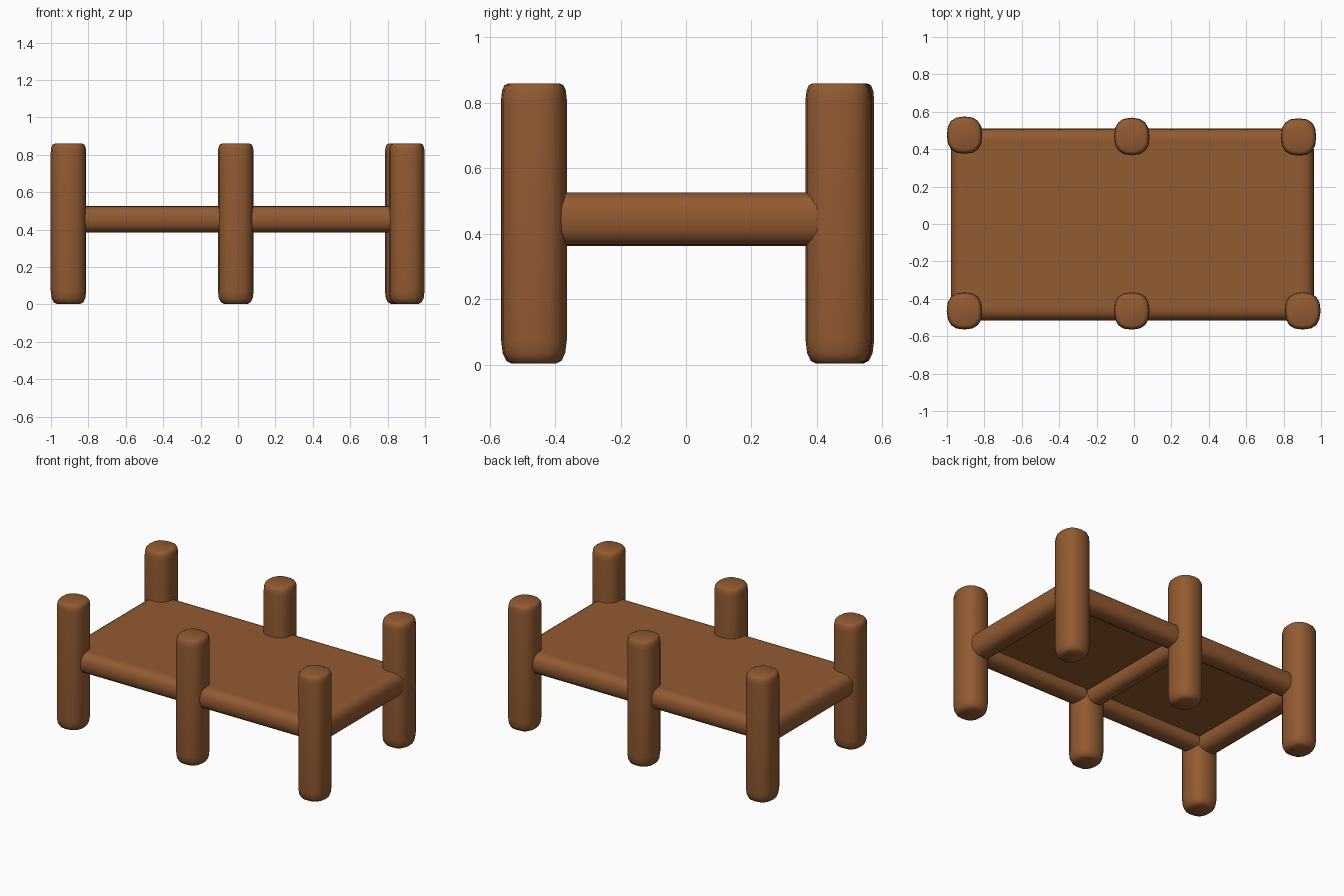
import bpy, bmesh, math, random
from mathutils import Vector

if "Cube" in bpy.data.objects:
    bpy.data.objects.remove(bpy.data.objects["Cube"])

random.seed(4)
wood = bpy.data.materials.new("brown wood")
wood.diffuse_color = (0.29, 0.103, 0.031, 1)
wood.use_nodes = True
wood.node_tree.nodes["Principled BSDF"].inputs["Base Color"].default_value = wood.diffuse_color


def finish(name, bm, angle):
    bmesh.ops.recalc_face_normals(bm, faces=bm.faces)
    mesh = bpy.data.meshes.new(name)
    bm.to_mesh(mesh)
    bm.free()
    mesh.materials.append(wood)
    ob = bpy.data.objects.new(name, mesh)
    bpy.context.collection.objects.link(ob)
    bpy.ops.object.select_all(action='DESELECT')
    ob.select_set(True)
    bpy.context.view_layer.objects.active = ob
    bpy.ops.object.shade_smooth_by_angle(angle=math.radians(angle))
    return ob


def log(name, rings, u, v, sides=16, power=2.5, caps=True, wobble=0.0, angle=50):
    """Skin squarish-round rings; each ring is (centre, half width along u, half width along v)."""
    bm = bmesh.new()
    u, v = Vector(u), Vector(v)
    jitter = [1 + random.uniform(-wobble, wobble) for _ in range(sides)]
    loops = []
    for centre, a, b in rings:
        loop = []
        for i in range(sides):
            t = 2 * math.pi * i / sides
            c, s = math.cos(t), math.sin(t)
            x = math.copysign(abs(c) ** (2 / power), c) * a * jitter[i]
            y = math.copysign(abs(s) ** (2 / power), s) * b * jitter[i]
            loop.append(bm.verts.new(Vector(centre) + u * x + v * y))
        loops.append(loop)
    for lo, hi in zip(loops, loops[1:]):
        for i in range(sides):
            j = (i + 1) % sides
            bm.faces.new((lo[i], lo[j], hi[j], hi[i]))
    if caps:
        bm.faces.new(loops[0])
        bm.faces.new(loops[-1])
    return finish(name, bm, angle)


# Six upright posts with rounded ends
POST_PROFILE = [(0.66, 0.003), (0.84, 0.012), (0.95, 0.035), (1, 0.075), (1, 0.43),
                (1, 0.81), (0.97, 0.838), (0.9, 0.854), (0.78, 0.86)]
posts = {
    "front_left_post": (-0.906, -0.465), "front_middle_post": (-0.012, -0.465),
    "front_right_post": (0.902, -0.465), "back_left_post": (-0.906, 0.475),
    "back_middle_post": (-0.012, 0.468), "back_right_post": (0.88, 0.465),
}
for name, (x, y) in posts.items():
    log(name, [((x, y, z), 0.095 * k, 0.1 * k) for k, z in POST_PROFILE],
        (1, 0, 0), (0, 1, 0), wobble=0.01)

# Long rails, running between neighbouring posts
for side, y in (("front", -0.445), ("back", 0.44)):
    for half, x0, x1 in (("left", -0.84, -0.08), ("right", 0.06, 0.83)):
        log(f"{side}_{half}_rail", [((x, y, 0.456), 0.071, 0.071) for x in (x0, x1)],
            (0, 1, 0), (0, 0, 1), caps=False)

# End rails and the thinner middle cross beam
for name, x, z, w, h in (("left_end_rail", -0.905, 0.445, 0.073, 0.082),
                         ("right_end_rail", 0.89, 0.445, 0.073, 0.082),
                         ("middle_cross_beam", -0.012, 0.445, 0.06, 0.075)):
    log(name, [((x, y, z), w, h) for y in (-0.4, 0.4)],
        (1, 0, 0), (0, 0, 1), caps=False)

# Flat deck resting between the rails
bm = bmesh.new()
bmesh.ops.create_cube(bm, size=1)
for vert in bm.verts:
    vert.co.x = -0.0075 + vert.co.x * 1.80
    vert.co.y = -0.0025 + vert.co.y * 0.885
    vert.co.z = 0.526 if vert.co.z > 0 else 0.455
finish("deck", bm, 30)
